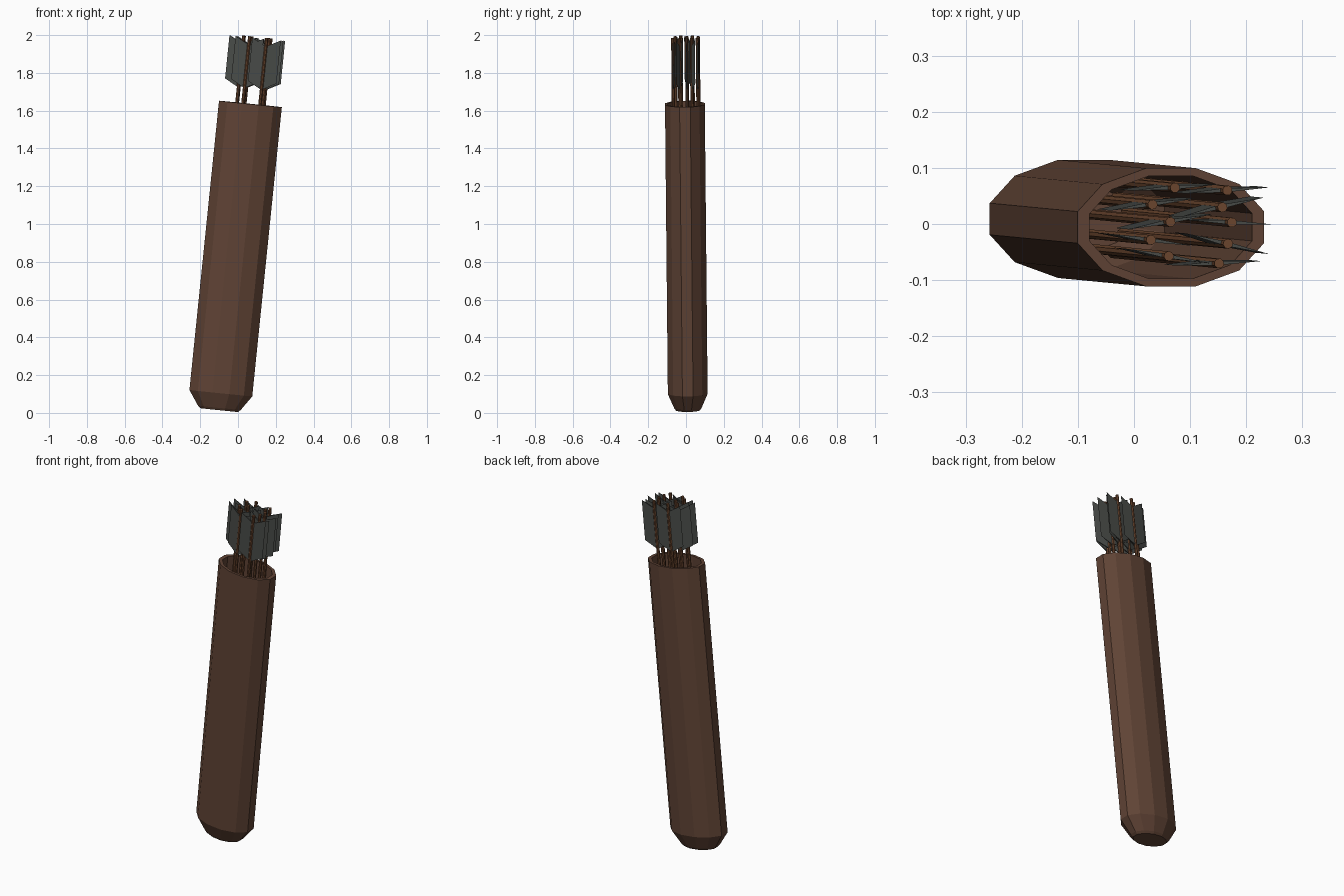
import bpy, bmesh, math
from mathutils import Matrix, Vector

if "Cube" in bpy.data.objects:
    bpy.data.objects.remove(bpy.data.objects["Cube"])


def material(name, rgb):
    m = bpy.data.materials.new(name)
    m.diffuse_color = (*rgb, 1)
    m.use_nodes = True
    m.node_tree.nodes["Principled BSDF"].inputs["Base Color"].default_value = m.diffuse_color
    return m


LEATHER = material("brown leather", (0.115, 0.056, 0.035))
WOOD = material("shaft wood", (0.15, 0.062, 0.028))
FEATHER = material("grey feather", (0.066, 0.071, 0.065))

# Leaning frame shared by every part: local z runs along the quiver
axis = Vector((0.157, -0.015, 1.535)).normalized()
side = (Vector((1, 0, 0)) - axis * axis.x).normalized()
FRAME = Matrix.Translation((-0.1, 0.01, 0.015)) @ Matrix((side, axis.cross(side), axis)).transposed().to_4x4()


def loft(name, rings, mat, place=Matrix()):
    """Join equal rings of points into a closed tube with end caps."""
    bm = bmesh.new()
    rows = [[bm.verts.new(p) for p in ring] for ring in rings]
    n = len(rows[0])
    for a, b in zip(rows, rows[1:]):
        for i in range(n):
            j = (i + 1) % n
            bm.faces.new((a[i], a[j], b[j], b[i]))
    bm.faces.new(rows[0][::-1])
    bm.faces.new(rows[-1])
    bmesh.ops.recalc_face_normals(bm, faces=bm.faces[:])
    mesh = bpy.data.meshes.new(name)
    bm.to_mesh(mesh)
    bm.free()
    mesh.materials.append(mat)
    obj = bpy.data.objects.new(name, mesh)
    obj.matrix_world = FRAME @ place
    bpy.context.collection.objects.link(obj)
    return obj


def oval(rx, ry, z, sides=12):
    angles = [2 * math.pi * (i + 0.5) / sides for i in range(sides)]
    return [(rx * math.cos(a), ry * math.sin(a), z) for a in angles]


# Quiver: tapered foot, straight wall, thick rim, hollow inside
RX, RY, TOP = 0.173, 0.109, 1.629
profile = [(0.6, 0.0), (0.68, 0.012), (1.0, 0.09), (1.0, TOP), (0.87, TOP), (0.87, 0.1), (0.55, 0.03)]
loft("quiver", [oval(RX * s, RY * s, z) for s, z in profile], LEATHER)

# Arrows: x offset, y offset, turn of the vane in degrees
arrows = [
    (-0.029, 0.074, 4), (0.065, 0.069, 4),
    (-0.069, 0.044, 8), (0.056, 0.039, 13),
    (-0.037, 0.013, 10), (0.073, 0.012, -3),
    (-0.072, -0.019, -8), (0.066, -0.026, -14),
    (-0.040, -0.048, -10), (0.050, -0.061, 3),
]
W, H = 0.076, 0.004
for x, y, turn in arrows:
    place = Matrix.Translation((x, y, 0)) @ Matrix.Rotation(math.radians(turn), 4, 'Z')
    loft("arrow_shaft", [oval(0.009, 0.009, z, 8) for z in (0.12, 1.985)], WOOD, place)
    # Swept vane with a thin diamond section and raised outer corners
    rings = [[(-W, 0, z + 0.04), (0, -H, z), (W, 0, z + 0.04), (0, H, z)] for z in (1.71, 1.94)]
    loft("arrow_vane", rings, FEATHER, place)
